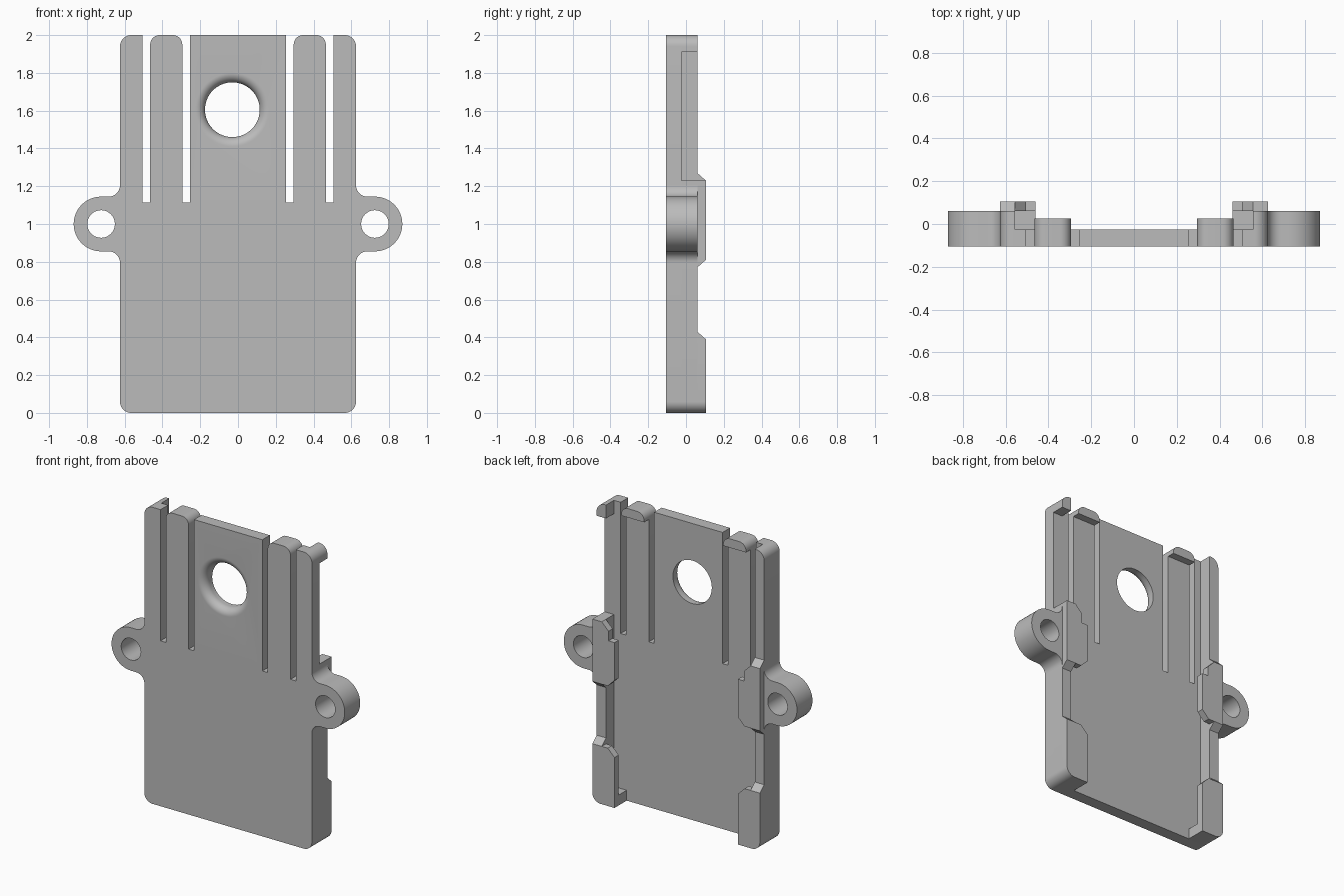
import bpy, bmesh
from math import sin, cos, pi, radians

if "Cube" in bpy.data.objects:
    bpy.data.objects.remove(bpy.data.objects["Cube"])

GREY = (0.5, 0.5, 0.5, 1)
grey = bpy.data.materials.new("grey plastic")
grey.use_nodes = True
grey.diffuse_color = GREY
grey.node_tree.nodes["Principled BSDF"].inputs["Base Color"].default_value = GREY

FRONT, FLOOR, RIM, BACK = -0.105, -0.025, 0.06, 0.105
EDGE, INNER, LIP = 0.625, 0.555, 0.46      # side wall and lip x positions
SLOT_IN, SLOT_OUT, SLOT_Z = 0.465, 0.505, 1.115
R = 0.06                                   # outer corner radius


def arc(cx, cz, r, a0, a1, n=10):
    angles = [radians(a0 + (a1 - a0) * i / n) for i in range(n + 1)]
    return [(cx + r * cos(a), cz + r * sin(a)) for a in angles]


def finish(name, bm):
    bmesh.ops.recalc_face_normals(bm, faces=bm.faces)
    mesh = bpy.data.meshes.new(name)
    bm.to_mesh(mesh)
    bm.free()
    mesh.materials.append(grey)
    obj = bpy.data.objects.new(name, mesh)
    bpy.context.collection.objects.link(obj)
    return obj


def loft(name, rings):
    """Closed solid through rings of equal point count."""
    bm = bmesh.new()
    loops = [[bm.verts.new(p) for p in ring] for ring in rings]
    n = len(loops[0])
    for a, b in zip(loops, loops[1:]):
        for i in range(n):
            j = (i + 1) % n
            bm.faces.new((a[i], a[j], b[j], b[i]))
    bm.faces.new(loops[0])
    bm.faces.new(loops[-1])
    return finish(name, bm)


def prism(name, outline, y0, y1, side=1):
    """Front outline in x, z pushed from y0 to y1."""
    return loft(name, [[(side * x, y, z) for x, z in outline] for y in (y0, y1)])


def wedge(name, profile, x0, x1, side):
    """Side profile in y, z pushed from x0 to x1."""
    return loft(name, [[(side * x, y, z) for y, z in profile] for x in (x0, x1)])


def bore(obj, cx, cz, profile):
    """Cut a round hole whose wall follows (y, radius) steps."""
    rings = [[(x, y, z) for x, z in arc(cx, cz, r, 0, 360, 64)[:-1]] for y, r in profile]
    cutter = loft("hole_cutter", rings)
    cutter.hide_render = True
    mod = obj.modifiers.new("hole", 'BOOLEAN')
    mod.operation, mod.solver, mod.object = 'DIFFERENCE', 'EXACT', cutter
    bpy.context.view_layer.objects.active = obj
    bpy.ops.object.modifier_apply(modifier=mod.name)
    bpy.data.objects.remove(cutter)


# Base plate with slots and spring fingers
half = arc(EDGE - R, R, R, -90, 0) + arc(EDGE - R, 2 - R, R, 0, 90)
half += [(SLOT_OUT, 2), (SLOT_OUT, SLOT_Z), (SLOT_IN, SLOT_Z)]
finger_top = arc(0.415, 1.95, 0.05, 0, 90) + arc(0.345, 1.95, 0.05, 90, 180)
half += finger_top + [(0.295, SLOT_Z), (0.255, SLOT_Z), (0.255, 2)]
plate = prism("base_plate", half + [(-x, z) for x, z in reversed(half)], FRONT, FLOOR)

# Viewing hole, rounded over on the front
flare = 0.05
steps = [(FRONT - 0.02, 0.195)]
for i in range(13):
    t = i / 12 * pi / 2
    steps.append((FRONT + flare - flare * cos(t), 0.195 - flare * sin(t)))
steps.append((FLOOR + 0.02, 0.145))
bore(plate, -0.03, 1.605, steps)

wall_foot = arc(EDGE - R, R, R, -90, 0)
wall_head = arc(EDGE - R, 2 - R, R, 0, 90)

for side, label in ((1, "left"), (-1, "right")):
    # Mounting ear, filleted into the side
    ear = arc(0.685, 1.205, 0.06, 180, 270) + arc(0.725, 1, 0.145, 90, -90, 24)
    ear += arc(0.685, 0.795, 0.06, 90, 180)
    ear_obj = prism(label + "_mounting_ear", ear, FRONT, RIM, side)
    bore(ear_obj, side * 0.725, 1, [(FRONT - 0.02, 0.073), (RIM + 0.02, 0.073)])

    # Side wall: open near the top on the left side
    if side > 0:
        prism("left_lower_wall", [(INNER, 0)] + wall_foot + [(EDGE, 1.23), (INNER, 1.23)],
              FLOOR, RIM, side)
        prism("left_top_stub", [(INNER, 1.91), (EDGE, 1.91)] + wall_head + [(INNER, 2)],
              FLOOR, RIM, side)
    else:
        prism("right_wall", [(INNER, 0)] + wall_foot + wall_head + [(INNER, 2)],
              FLOOR, RIM, side)

    # Corner stop at the foot of the wall
    prism(label + "_corner_stop", [(LIP, 0), (INNER, 0), (INNER, 0.07), (LIP, 0.07)],
          FLOOR, RIM, side)

    # Retaining lips
    prism(label + "_lower_lip", [(LIP, 0)] + wall_foot +
          [(EDGE, 0.39), (0.51, 0.39), (LIP, 0.34)], RIM, BACK, side)
    prism(label + "_middle_lip",
          [(LIP, 0.86), (0.51, 0.81), (EDGE, 0.81), (EDGE, 1.23), (INNER, 1.23),
           (SLOT_OUT, 1.18), (SLOT_OUT, SLOT_Z), (LIP, SLOT_Z)], RIM, BACK, side)

    # Sloped ends where the lips meet the wall
    ramps = [("lower_lip_ramp", 0.39, 0.43), ("middle_lip_under_ramp", 0.81, 0.77)]
    if side < 0:
        ramps.append(("middle_lip_upper_ramp", 1.23, 1.27))
    for name, z0, z1 in ramps:
        wedge(label + "_" + name, [(RIM, z0), (BACK, z0), (RIM, z1)], INNER, EDGE, side)

    # Catch at the tip of the spring finger
    prism(label + "_finger_catch", [(0.295, 1.94), (SLOT_IN, 1.94)] + finger_top,
          FLOOR, 0.025, side)

# Smooth the curves, keep the edges crisp
bpy.ops.object.select_all(action='DESELECT')
for obj in bpy.context.scene.objects:
    if obj.type == 'MESH' and grey.name in obj.data.materials:
        obj.select_set(True)
        bpy.context.view_layer.objects.active = obj
bpy.ops.object.shade_smooth_by_angle(angle=radians(30))
